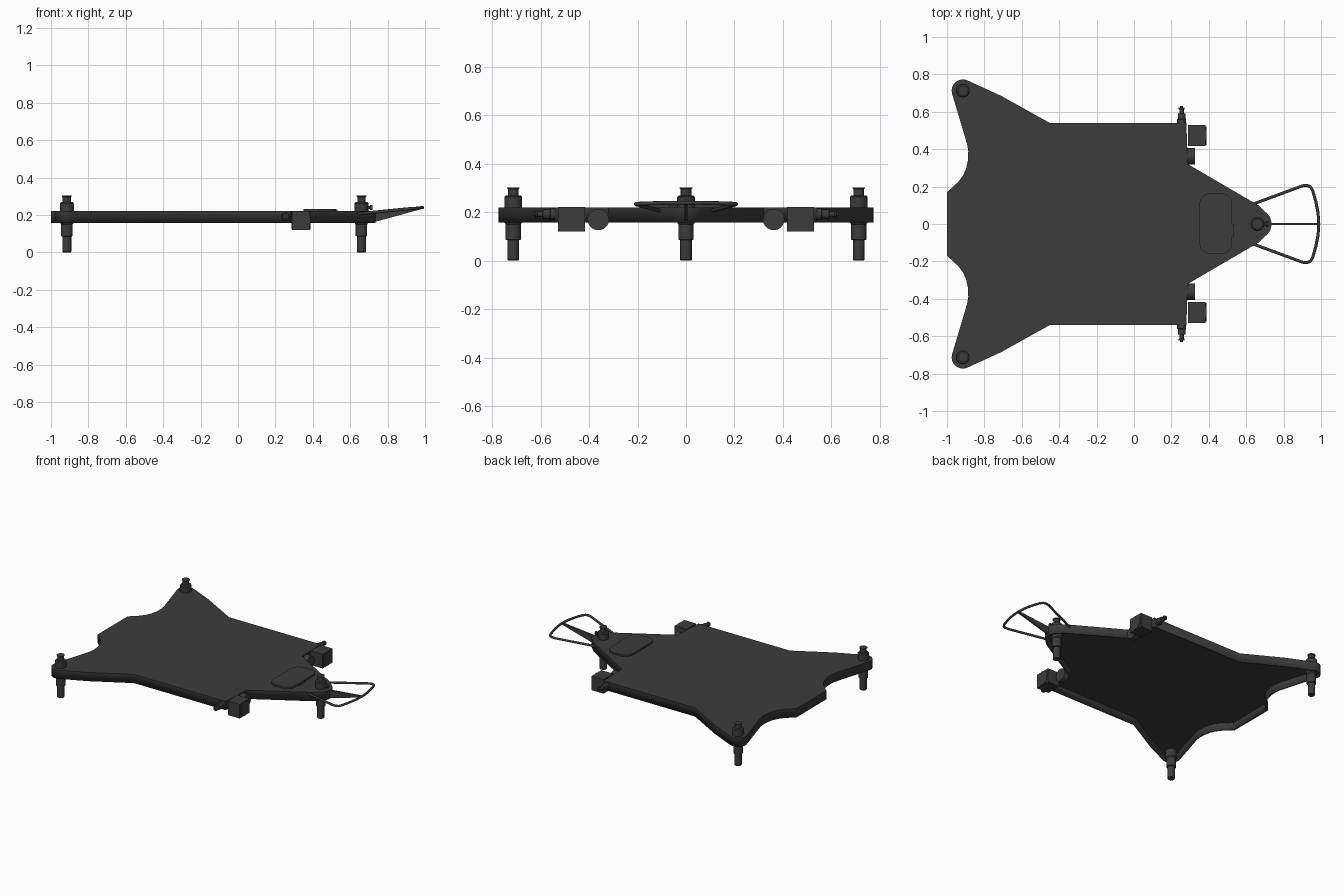
import bpy, bmesh, math
from mathutils import Vector, Matrix

if "Cube" in bpy.data.objects:
    bpy.data.objects.remove(bpy.data.objects["Cube"])

grey = bpy.data.materials.new("dark grey")
grey.diffuse_color = (0.045, 0.045, 0.045, 1)
grey.use_nodes = True
grey.node_tree.nodes["Principled BSDF"].inputs["Base Color"].default_value = grey.diffuse_color


def finish(name, bm):
    """Turn a bmesh into a named object with sharp-edged smooth shading."""
    bmesh.ops.recalc_face_normals(bm, faces=bm.faces)
    me = bpy.data.meshes.new(name)
    bm.to_mesh(me)
    bm.free()
    ob = bpy.data.objects.new(name, me)
    bpy.context.collection.objects.link(ob)
    me.materials.append(grey)
    bpy.ops.object.select_all(action='DESELECT')
    ob.select_set(True)
    bpy.context.view_layer.objects.active = ob
    bpy.ops.object.shade_smooth_by_angle(angle=math.radians(30))
    return ob


def prism(name, pts, move, open_end=False):
    """Extrude a flat outline; optionally leave the far end open."""
    bm = bmesh.new()
    face = bm.faces.new([bm.verts.new(p) for p in pts])
    r = bmesh.ops.extrude_face_region(bm, geom=[face], use_keep_orig=True)
    bmesh.ops.translate(bm, vec=move, verts=[v for v in r['geom'] if isinstance(v, bmesh.types.BMVert)])
    if open_end:
        caps = [f for f in r['geom'] if isinstance(f, bmesh.types.BMFace)]
        bmesh.ops.delete(bm, geom=caps, context='FACES_ONLY')
    return finish(name, bm)


def lathe(name, profile, base, axis=(0, 0, 1), n=24):
    """Stepped round part from (radius, height) pairs along an axis."""
    bm = bmesh.new()
    rings = [[bm.verts.new((r * math.cos(2 * math.pi * i / n), r * math.sin(2 * math.pi * i / n), h))
              for i in range(n)] for r, h in profile]
    for a, b in zip(rings, rings[1:]):
        for i in range(n):
            bm.faces.new((a[i], a[(i + 1) % n], b[(i + 1) % n], b[i]))
    bm.faces.new(rings[0][::-1])
    bm.faces.new(rings[-1])
    rot = Vector((0, 0, 1)).rotation_difference(Vector(axis)).to_matrix().to_4x4()
    bm.transform(Matrix.Translation(base) @ rot)
    return finish(name, bm)


def box(name, lo, hi):
    return prism(name, [(lo[0], lo[1], lo[2]), (hi[0], lo[1], lo[2]), (hi[0], hi[1], lo[2]), (lo[0], hi[1], lo[2])],
                 (0, 0, hi[2] - lo[2]))


def arc(cx, cy, r, a0, a1, n):
    return [(cx + r * math.cos(math.radians(a0 + (a1 - a0) * i / n)),
             cy + r * math.sin(math.radians(a0 + (a1 - a0) * i / n))) for i in range(n + 1)]


# Deck: mirrored half outline, hollow underneath
half = [(-1, .17), (-.97, .197), (-.94, .225), (-.915, .258), (-.898, .295), (-.888, .34),
        (-.886, .39), (-.892, .425), (-.902, .46)]
half += arc(-.915, .713, .06, 195, 62, 10)
half += [(-.71, .685), (-.45, .54), (.28, .54), (.288, .32), (.665, .1)]
half += arc(.655, 0, .08, 56, 8, 6)
outline = half + [(x, -y) for x, y in reversed(half)]
deck = prism("deck", [(x, y, .22) for x, y in outline], (0, 0, -.063), open_end=True)
# make sure the shell normals face outward before thickening
bm = bmesh.new()
bm.from_mesh(deck.data)
if max(bm.faces, key=lambda f: f.calc_area()).normal.z < 0:
    bmesh.ops.reverse_faces(bm, faces=bm.faces)
bm.to_mesh(deck.data)
bm.free()
shell = deck.modifiers.new("shell", 'SOLIDIFY')
shell.thickness = .012
shell.offset = -1
shell.use_even_offset = True

# Three corner legs with stepped screw heads
leg = [(.021, 0), (.024, .004), (.024, .085), (.031, .087), (.031, .15), (.037, .158), (.037, .262),
       (.032, .268), (.022, .27), (.022, .295), (.026, .298), (.026, .303)]
for name, x, y in (("rear_leg_left", -.915, .713), ("rear_leg_right", -.915, -.713), ("nose_leg", .66, 0)):
    lathe(name, leg, (x, y, 0))
lathe("nose_leg_knob", [(.009, 0), (.009, .025), (.013, .027), (.013, .04)], (.68, 0, .24), (1, 0, 0), 12)

# Raised hatch with rounded corners and its small latch
hatch = []
for cx, cy, a in ((.465, .105, 0), (.41, .105, 90), (.41, -.1, 180), (.465, -.1, 270)):
    hatch += arc(cx, cy, .06, a, a + 90, 6)
prism("hatch", [(x, y, .218) for x, y in hatch], (0, 0, .014))
box("hatch_latch", (.523, -.07, .218), (.533, 0, .23))

# Lamps, round sensors and side pins on both sides
for s, side in ((1, "left"), (-1, "right")):
    box("lamp_box_" + side, (.288, min(s * .417, s * .528), .12), (.383, max(s * .417, s * .528), .222))
    lathe("lamp_lens_" + side, [(.05, 0), (.05, .004)], (.383, s * .4725, .171), (1, 0, 0), 32)
    lathe("sensor_" + side, [(.044, 0), (.044, .04)], (.286, s * .362, .17), (1, 0, 0), 32)
    lathe("side_pin_" + side, [(.024, 0), (.024, .03), (.02, .032), (.02, .06), (.011, .062), (.011, .082),
                               (.016, .084), (.016, .092), (.008, .094), (.008, .102)],
          (.255, s * .53, .192), (0, s, 0), 16)

# Bumper hoop
hoop_half = [(.64, .108, .206), (.9, .204, .232), (.922, .207, .234), (.942, .2, .235), (.955, .18, .236),
             (.972, .12, .238), (.984, .06, .239)]
path = hoop_half + [(.988, 0, .239)] + [(x, -y, z) for x, y, z in reversed(hoop_half)]
cu = bpy.data.curves.new("bumper_hoop", 'CURVE')
cu.dimensions = '3D'
cu.bevel_depth = .008
cu.bevel_resolution = 2
cu.use_fill_caps = True
sp = cu.splines.new('POLY')
sp.points.add(len(path) - 1)
for p, co in zip(sp.points, path):
    p.co = (*co, 1)
hoop = bpy.data.objects.new("bumper_hoop", cu)
cu.materials.append(grey)
bpy.context.collection.objects.link(hoop)
bpy.ops.object.select_all(action='DESELECT')
hoop.select_set(True)
bpy.context.view_layer.objects.active = hoop
bpy.ops.object.convert(target='MESH')

# Tapered centre fin holding the hoop
prism("bumper_fin", [(.7, -.006, .165), (.74, -.006, .165), (.988, -.006, .233), (.988, -.006, .244), (.7, -.006, .216)],
      (0, .012, 0))
